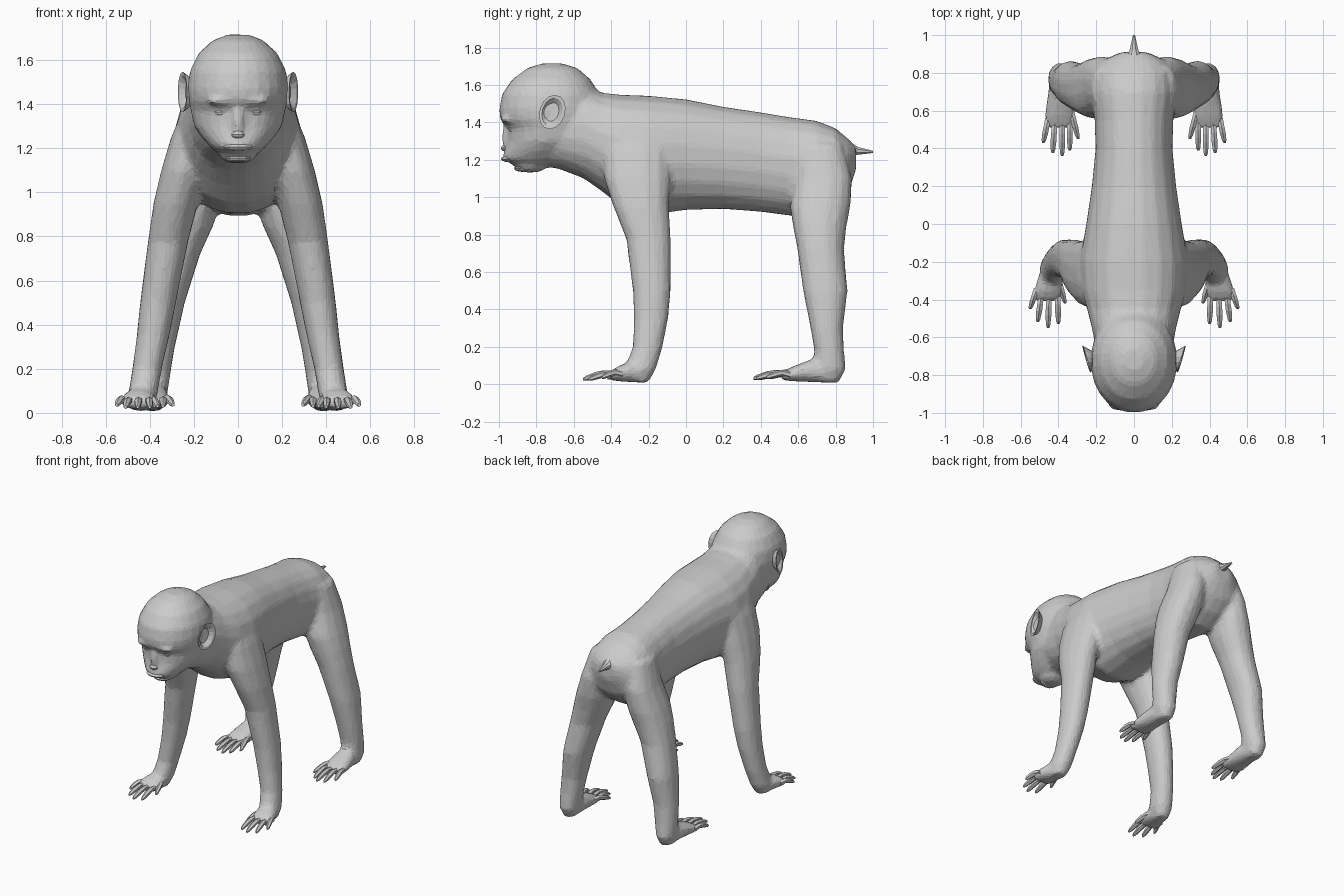
import bpy, bmesh, math
from mathutils import Matrix, Vector


def loft(bm, rings, axis, n=14, p=2.2, side=1):
    """Closed skin over rings (pos, x0, x1, b0, b1); rings stack along 'y' or 'z'."""
    loops = []
    for pos, x0, x1, b0, b1 in rings:
        loop = []
        for i in range(n):
            a = math.tau * (i + .5) / n
            c, s = math.cos(a), math.sin(a)
            x = (x0 + x1) / 2 + (x1 - x0) / 2 * math.copysign(abs(c) ** (2 / p), c)
            b = (b0 + b1) / 2 + (b1 - b0) / 2 * math.copysign(abs(s) ** (2 / p), s)
            loop.append(bm.verts.new((side * x, b, pos) if axis == 'z' else (side * x, pos, b)))
        loops.append(loop)
    faces = [bm.faces.new(loops[0]), bm.faces.new(loops[-1])]
    for l0, l1 in zip(loops, loops[1:]):
        for i in range(n):
            j = (i + 1) % n
            faces.append(bm.faces.new((l0[i], l0[j], l1[j], l1[i])))
    bmesh.ops.recalc_face_normals(bm, faces=faces)


def ball(bm, center, radii, seg=12):
    m = Matrix.Translation(center) @ Matrix.Diagonal((*radii, 1))
    bmesh.ops.create_uvsphere(bm, u_segments=seg, v_segments=seg * 2 // 3, radius=1, matrix=m)


def finish(name, bm):
    me = bpy.data.meshes.new(name)
    bm.to_mesh(me)
    bm.free()
    ob = bpy.data.objects.new(name, me)
    bpy.context.collection.objects.link(ob)
    return ob


skin = bmesh.new()

# torso and neck: y, half width, belly, back
torso = [(-.80, .12, 1.17, 1.50), (-.68, .20, 1.15, 1.56), (-.55, .225, 1.10, 1.60),
         (-.45, .25, 1.03, 1.56), (-.35, .28, .95, 1.55), (-.2, .29, .90, 1.545),
         (0, .255, .93, 1.525), (.2, .225, .935, 1.485), (.4, .205, .92, 1.455),
         (.55, .21, .90, 1.43), (.7, .23, .89, 1.41), (.8, .22, .95, 1.37),
         (.87, .16, 1.03, 1.31), (.91, .07, 1.15, 1.27)]
loft(skin, [(y, -w, w, b, t) for y, w, b, t in torso], 'y', 20)

# head: z, half width, face, nape
head = [(1.715, .05, -.77, -.66), (1.69, .115, -.85, -.58), (1.63, .18, -.93, -.51),
        (1.55, .22, -.985, -.46), (1.47, .23, -1.0, -.45), (1.415, .225, -.995, -.45),
        (1.37, .215, -.955, -.47), (1.30, .2, -.955, -.5), (1.25, .165, -.97, -.55),
        (1.205, .125, -.985, -.6), (1.175, .09, -.93, -.65)]
loft(skin, [(z, -w, w, f, n) for z, w, f, n in head], 'z', 24, 2.1)

# lower jaw, brow ridge and nose bridge
ball(skin, (0, -.83, 1.165), (.085, .085, .035))
ball(skin, (0, -.955, 1.32), (.025, .035, .075))
for s in (-1, 1):
    ball(skin, (s * .075, -.95, 1.415), (.07, .045, .022))

# limbs: z, inner x, outer x, front y, back y
arm = [(1.38, .08, .25, -.42, -.12), (1.25, .10, .305, -.45, -.08), (1.1, .13, .35, -.44, -.08),
       (.95, .18, .385, -.39, -.09), (.775, .225, .41, -.32, -.08), (.5, .28, .445, -.285, -.08),
       (.35, .31, .46, -.28, -.095), (.2, .345, .48, -.285, -.125), (.08, .365, .50, -.33, -.16),
       (.01, .40, .48, -.30, -.2)]
leg = [(1.28, .06, .22, .60, .84), (1.1, .06, .275, .58, .89), (.95, .08, .33, .555, .88),
       (.85, .11, .36, .57, .86), (.72, .17, .39, .595, .845), (.5, .24, .43, .625, .865),
       (.3, .285, .45, .665, .84), (.18, .305, .455, .685, .845), (.08, .32, .455, .68, .855),
       (.01, .345, .43, .70, .82)]
# palm and sole: y, inner x, outer x, bottom, top
palm = [(-.2, .39, .48, .005, .1), (-.3, .375, .515, .01, .12), (-.36, .375, .535, .015, .1),
        (-.41, .39, .53, .02, .065)]
sole = [(.8, .33, .44, .005, .1), (.67, .315, .46, .01, .135), (.57, .31, .475, .015, .095),
        (.51, .32, .47, .02, .065)]
for s in (-1, 1):
    loft(skin, arm, 'z', 14, 2.2, s)
    loft(skin, leg, 'z', 14, 2.2, s)
    loft(skin, palm, 'y', 12, 2.2, s)
    loft(skin, sole, 'y', 12, 2.2, s)

# blend the body into one faceted skin
body = finish("body", skin)
rem = body.modifiers.new("merge", 'REMESH')
rem.mode, rem.voxel_size = 'VOXEL', .016
smo = body.modifiers.new("soften", 'SMOOTH')
smo.factor, smo.iterations = .5, 6
dec = body.modifiers.new("facets", 'DECIMATE')
dec.ratio = .13


def digit(bm, base, tip, r, side):
    """Slightly arched finger from base to tip, both (x, y, z)."""
    rings = []
    for t, k, lift in ((0, 1, 0), (.35, .95, .014), (.6, 1.0, .010), (.9, .75, 0), (1, .4, -.004)):
        c = Vector(base).lerp(Vector(tip), t)
        z = c.z + lift
        rings.append((c.y, c.x - r * k, c.x + r * k, z - r * k, z + r * k))
    loft(bm, rings, 'y', 6, 2, side)


# fingers and toes, thumb first
fingers, toes = bmesh.new(), bmesh.new()
finger_set = [((.40, -.29, .06), (.365, -.42, .035)), ((.405, -.37, .05), (.40, -.53, .03)),
              ((.45, -.38, .05), (.455, -.55, .03)), ((.49, -.37, .05), (.51, -.52, .03)),
              ((.515, -.34, .055), (.55, -.45, .04))]
toe_set = [((.335, .61, .06), (.295, .45, .04)), ((.34, .55, .05), (.34, .39, .035)),
           ((.38, .54, .05), (.38, .36, .035)), ((.42, .54, .05), (.43, .375, .035)),
           ((.455, .56, .05), (.48, .43, .04))]
for s in (-1, 1):
    for b, t in finger_set:
        digit(fingers, b, t, .018, s)
    for b, t in toe_set:
        digit(toes, b, t, .018, s)
finish("fingers", fingers)
finish("toes", toes)

# ears: cupped shells leaning out toward the back
ears = bmesh.new()
for s in (-1, 1):
    ear = bmesh.new()
    loft(ear, [(-.02, -.035, .035, -.05, .05), (.02, -.062, .062, -.085, .085),
               (.032, -.07, .07, -.092, .092), (.03, -.055, .055, -.075, .075),
               (.008, -.035, .035, -.05, .05)], 'y', 14, 2)
    for v in ear.verts:
        across, out, up = v.co
        v.co = (s * (.22 + out + .3 * across), -.715 + across + .15 * up, 1.455 + up)
    bmesh.ops.recalc_face_normals(ear, faces=ear.faces)
    tmp = bpy.data.meshes.new("ear")
    ear.to_mesh(tmp)
    ear.free()
    ears.from_mesh(tmp)
    bpy.data.meshes.remove(tmp)
finish("ears", ears)

# eyes
eyes = bmesh.new()
for s in (-1, 1):
    ball(eyes, (s * .075, -.918, 1.365), (.034, .03, .022), 10)
finish("eyes", eyes)

# nose tip and lips
muzzle = bmesh.new()
ball(muzzle, (0, -.965, 1.262), (.032, .025, .018), 10)
ball(muzzle, (0, -.945, 1.205), (.07, .045, .018), 10)
ball(muzzle, (0, -.875, 1.155), (.06, .045, .02), 10)
finish("nose_and_lips", muzzle)

# tail stub
tail = bmesh.new()
loft(tail, [(.80, -.08, .08, 1.2, 1.35), (.87, -.05, .05, 1.21, 1.305), (.92, -.025, .025, 1.225, 1.27),
            (1.0, -.006, .006, 1.236, 1.248)], 'y', 8, 2)
finish("tail", tail)
